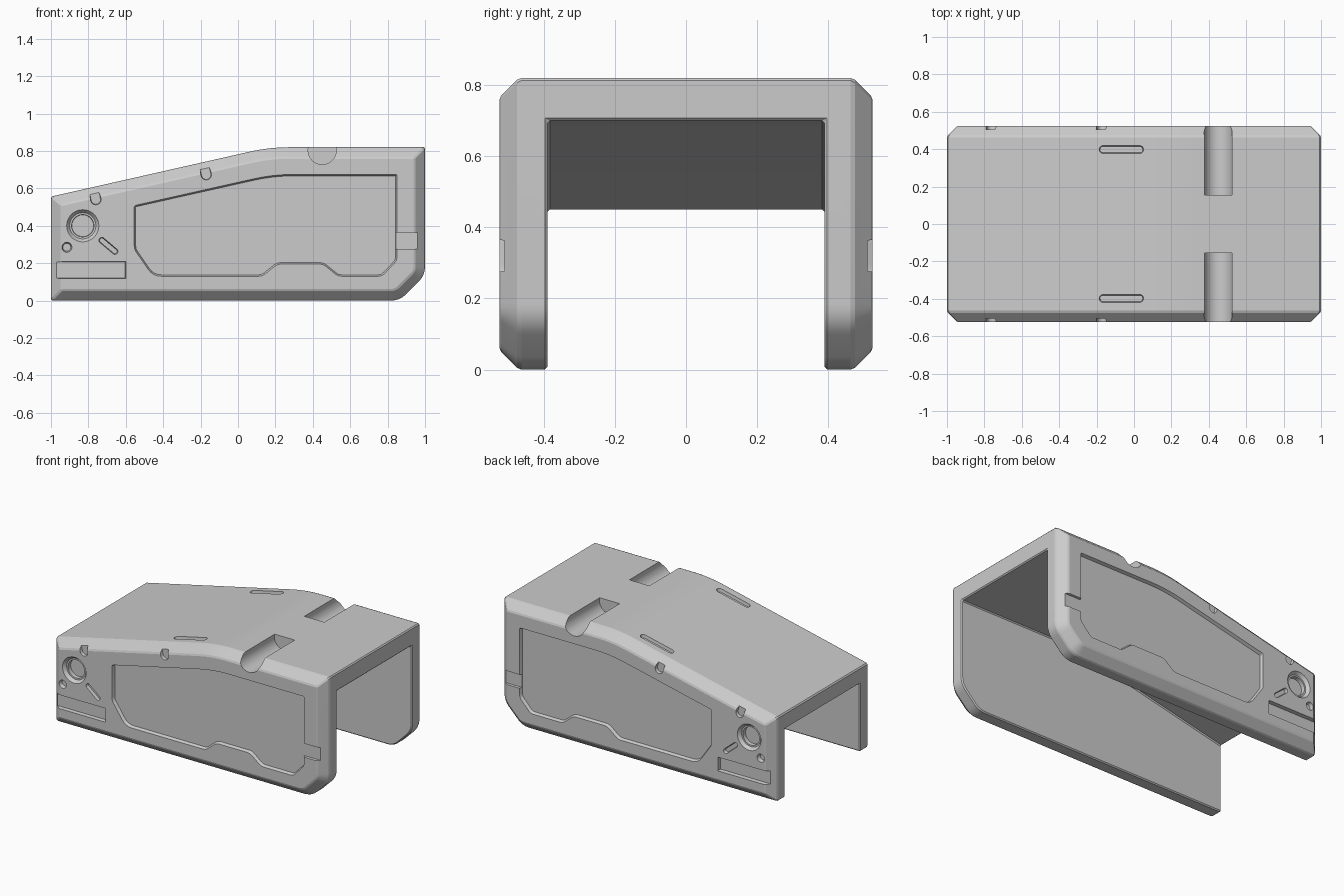
import bpy, bmesh, math

if "Cube" in bpy.data.objects:
    bpy.data.objects.remove(bpy.data.objects["Cube"])

HALF_Y = 0.525      # half width of the shell
CH = 0.055          # outer chamfer
SLOPE = 0.226


def fillet(pts, n=7):
    """Points (x, z) or (x, z, t); t rounds the corner over that length."""
    out = []
    for i, p in enumerate(pts):
        if len(p) == 2:
            out.append(p)
            continue
        x, z, t = p
        ends = []
        for q in (pts[i - 1], pts[(i + 1) % len(pts)]):
            d = math.hypot(q[0] - x, q[1] - z)
            ends.append((x + (q[0] - x) * t / d, z + (q[1] - z) * t / d))
        (ax, az), (bx, bz) = ends
        for k in range(n + 1):
            u = k / n
            a, b, c = (1 - u) ** 2, 2 * u * (1 - u), u * u
            out.append((a * ax + b * x + c * bx, a * az + b * z + c * bz))
    return out


def inset(pts, d):
    """Move a counter-clockwise outline inward by d."""
    out = []
    for i, (x, z) in enumerate(pts):
        px, pz = pts[i - 1]
        qx, qz = pts[(i + 1) % len(pts)]
        l1, l2 = math.hypot(x - px, z - pz), math.hypot(qx - x, qz - z)
        n1 = (-(z - pz) / l1, (x - px) / l1)
        n2 = (-(qz - z) / l2, (qx - x) / l2)
        k = d / (1 + n1[0] * n2[0] + n1[1] * n2[1])
        out.append((x + (n1[0] + n2[0]) * k, z + (n1[1] + n2[1]) * k))
    return out


def capsule(p, q, r, n=12):
    a = math.atan2(q[1] - p[1], q[0] - p[0])
    out = []
    for c, start in ((q, a - math.pi / 2), (p, a + math.pi / 2)):
        for k in range(n + 1):
            t = start + math.pi * k / n
            out.append((c[0] + r * math.cos(t), c[1] + r * math.sin(t)))
    return out


def circle(c, r, n=48):
    return [(c[0] + r * math.cos(2 * math.pi * k / n),
             c[1] + r * math.sin(2 * math.pi * k / n)) for k in range(n)]


def loft(name, rings):
    """Closed solid through rings of equal point count."""
    bm = bmesh.new()
    vs = [[bm.verts.new(p) for p in r] for r in rings]
    n = len(rings[0])
    for a, b in zip(vs, vs[1:]):
        for i in range(n):
            j = (i + 1) % n
            bm.faces.new((a[i], a[j], b[j], b[i]))
    bm.faces.new(vs[0])
    bm.faces.new(vs[-1])
    bmesh.ops.recalc_face_normals(bm, faces=bm.faces)
    me = bpy.data.meshes.new(name)
    bm.to_mesh(me)
    bm.free()
    ob = bpy.data.objects.new(name, me)
    bpy.context.collection.objects.link(ob)
    return ob


def at_y(pts, y):
    return [(x, y, z) for x, z in pts]


def apply(ob, mod):
    bpy.context.view_layer.objects.active = ob
    bpy.ops.object.modifier_apply(modifier=mod.name)


def cut(ob, cutter):
    cutter.hide_render = True
    m = ob.modifiers.new("cut", 'BOOLEAN')
    m.operation, m.solver, m.object = 'DIFFERENCE', 'EXACT', cutter
    apply(ob, m)
    bpy.data.objects.remove(cutter)


# Shell: side profile with chamfered flanks
profile = fillet([(-1, 0), (0.865, 0, 0.05), (1, 0.135, 0.05), (1, 0.82),
                  (0.168, 0.82, 0.11), (-1, 0.556)])
inner = inset(profile, CH)
shell = loft("shell", [at_y(inner, -HALF_Y), at_y(profile, -HALF_Y + CH),
                       at_y(profile, HALF_Y - CH), at_y(inner, HALF_Y)])

# Open tunnel underneath, its ceiling following the roof
tunnel = fillet([(-1.2, -0.2), (1.2, -0.2), (1.2, 0.7), (0.15, 0.7, 0.11),
                 (-1.2, 0.405)])
cut(shell, loft("tunnel", [at_y(tunnel, -0.39), at_y(tunnel, 0.39)]))

# Soft edges
bev = shell.modifiers.new("soft_edges", 'BEVEL')
bev.width, bev.segments = 0.007, 1
bev.limit_method, bev.angle_limit = 'ANGLE', math.radians(25)
apply(shell, bev)

# Side details: outline, depth, wall draft
panel = fillet([(-0.555, 0.275, 0.02), (-0.455, 0.13, 0.045), (0.13, 0.13, 0.02),
                (0.21, 0.195, 0.02), (0.455, 0.195, 0.02), (0.535, 0.13, 0.02),
                (0.77, 0.13, 0.02), (0.85, 0.215, 0.02), (0.85, 0.675, 0.01),
                (0.19, 0.675, 0.11), (-0.555, 0.508, 0.01)], 4)
tab = [(0.84, 0.275), (1.1, 0.275), (1.1, 0.365), (0.84, 0.365)]
strip = [(-1.1, 0.117), (-0.6, 0.117), (-0.6, 0.208), (-1.1, 0.208)]
lamp = (-0.83, 0.4)
side_details = [
    (panel, 0.02, 0.008), (tab, 0.015, 0.002), (strip, 0.025, 0.003),
    (circle(lamp, 0.086), 0.02, 0.016), (circle(lamp, 0.061), 0.045, 0.003),
    (circle((-0.915, 0.285), 0.027, 32), 0.025, 0.006),
    (capsule((-0.728, 0.322), (-0.658, 0.263), 0.016), 0.02, 0.004),
    (capsule((-0.76, 0.54), (-0.783, 0.64), 0.028), 0.02, 0.003),
    (capsule((-0.17, 0.673), (-0.193, 0.773), 0.028), 0.02, 0.003),
]
roof_slot = capsule((-0.165, 0.398), (0.03, 0.398), 0.021)
groove = circle((0.45, 0.803), 0.075)

for s in (-1, 1):
    for pts, depth, draft in side_details:
        cut(shell, loft("side_recess", [
            at_y(inset(pts, draft), s * (HALF_Y - depth)),
            at_y(pts, s * HALF_Y), at_y(pts, s * 0.6)]))
    # Half-round grooves across the roof
    cut(shell, loft("roof_groove", [at_y(groove, s * 0.155), at_y(groove, s * 0.6)]))
    # Thin slots sunk into the sloped roof
    rings = [[(x, s * y, 0.556 + SLOPE * (x + 1) + h) for x, y in pts]
             for pts, h in ((inset(roof_slot, 0.004), -0.02),
                            (roof_slot, 0), (roof_slot, 0.1))]
    cut(shell, loft("roof_slot", rings))

bpy.ops.object.select_all(action='DESELECT')
shell.select_set(True)
bpy.context.view_layer.objects.active = shell
bpy.ops.object.shade_smooth_by_angle(angle=math.radians(15))
